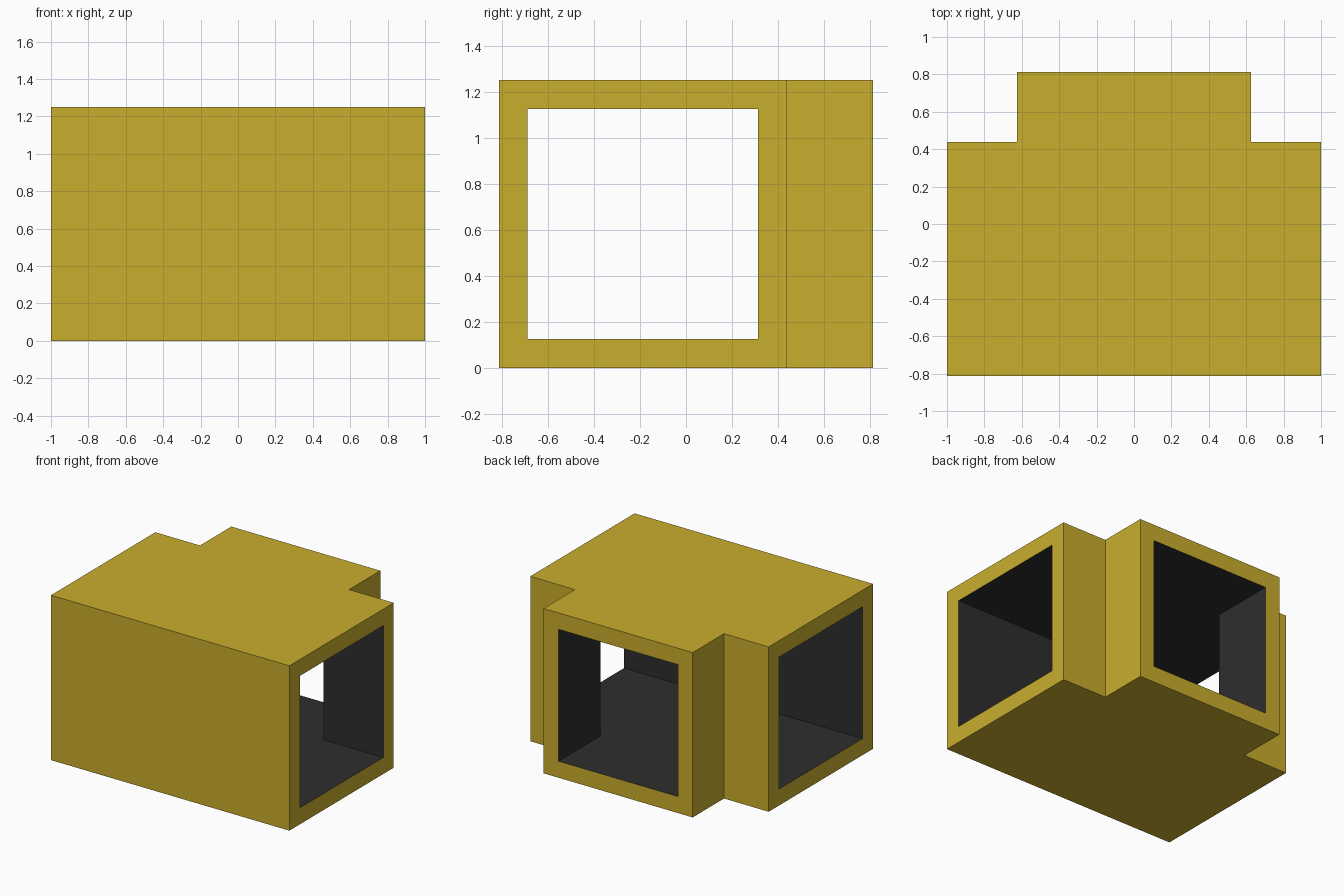
import bpy
import bmesh

default = bpy.data.objects.get("Cube")
if default:
    bpy.data.objects.remove(default, do_unlink=True)

HEIGHT, WALL = 1.25, 0.125
END_X, FRONT_Y, MAIN_BACK_Y, BRANCH_Y, BRANCH_X = 1.0, -0.8125, 0.4375, 0.8125, 0.625


def make_material(name, color):
    mat = bpy.data.materials.new(name)
    mat.use_nodes = True
    mat.diffuse_color = color
    mat.node_tree.nodes["Principled BSDF"].inputs["Base Color"].default_value = color
    return mat


def tee_prism(bm, inset, material):
    """Extrude a tee-shaped plan whose side walls move in by inset; the ends stay put."""
    right = [(BRANCH_X - inset, BRANCH_Y), (BRANCH_X - inset, MAIN_BACK_Y - inset),
             (END_X, MAIN_BACK_Y - inset), (END_X, FRONT_Y + inset)]
    plan = right + [(-x, y) for x, y in reversed(right)]
    base = bm.faces.new([bm.verts.new((x, y, inset)) for x, y in plan])
    grown = bmesh.ops.extrude_face_region(bm, geom=[base], use_keep_orig=True)["geom"]
    top = [g for g in grown if isinstance(g, bmesh.types.BMVert)]
    bmesh.ops.translate(bm, verts=top, vec=(0, 0, HEIGHT - 2 * inset))
    faces = {f for v in top for f in v.link_faces} | {base}
    for f in faces:
        f.material_index = material
    return list(faces)


def open_ends(faces):
    """Faces lying wholly on one of the three mouths of the tee."""
    def on_mouth(f):
        return (all(abs(v.co.y - BRANCH_Y) < 1e-4 for v in f.verts)
                or any(all(abs(v.co.x - s * END_X) < 1e-4 for v in f.verts) for s in (-1, 1)))
    return [f for f in faces if on_mouth(f)]


bm = bmesh.new()

# Outer casing, with a rim around each mouth
casing = tee_prism(bm, 0, 0)
bmesh.ops.recalc_face_normals(bm, faces=casing)
mouths = open_ends(casing)
bmesh.ops.inset_individual(bm, faces=mouths, thickness=WALL, use_even_offset=True)
bmesh.ops.delete(bm, geom=mouths, context='FACES_ONLY')

# Dark inner lining, open at the mouths and welded to the rims
lining = tee_prism(bm, WALL, 1)
bmesh.ops.delete(bm, geom=open_ends(lining), context='FACES_ONLY')
bmesh.ops.remove_doubles(bm, verts=bm.verts[:], dist=0.001)
bmesh.ops.recalc_face_normals(bm, faces=bm.faces[:])

mesh = bpy.data.meshes.new("tee_duct")
bm.to_mesh(mesh)
bm.free()
mesh.materials.append(make_material("mustard yellow", (0.584, 0.423, 0.027, 1)))
mesh.materials.append(make_material("dark grey", (0.027, 0.027, 0.027, 1)))
bpy.context.collection.objects.link(bpy.data.objects.new("tee_duct", mesh))
